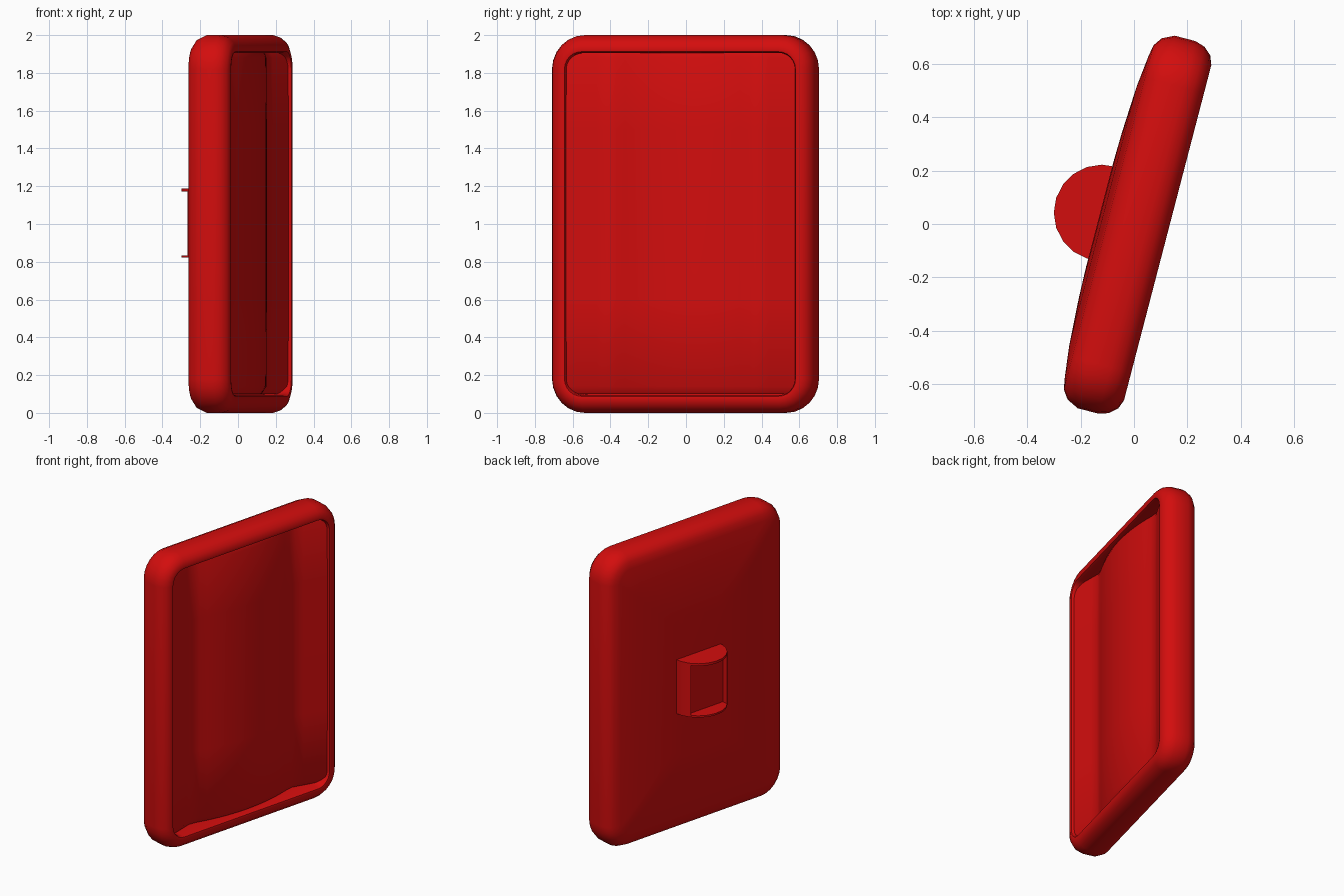
import bpy
import bmesh
import math

if "Cube" in bpy.data.objects:
    bpy.data.objects.remove(bpy.data.objects["Cube"], do_unlink=True)

TURN = math.radians(-14.6)
HALF_W, HALF_H, CORNER = 0.72, 1.0, 0.18

red = bpy.data.materials.new("glossy red")
red.use_nodes = True
red.diffuse_color = (0.65, 0.004, 0.004, 1)
red.node_tree.nodes["Principled BSDF"].inputs["Base Color"].default_value = red.diffuse_color


def make_object(name, bm, turn=0.0):
    bmesh.ops.recalc_face_normals(bm, faces=bm.faces)
    mesh = bpy.data.meshes.new(name)
    bm.to_mesh(mesh)
    bm.free()
    mesh.materials.append(red)
    ob = bpy.data.objects.new(name, mesh)
    bpy.context.collection.objects.link(ob)
    ob.rotation_euler.z = turn
    return ob


def smooth(ob, degrees):
    bpy.ops.object.select_all(action='DESELECT')
    ob.select_set(True)
    bpy.context.view_layer.objects.active = ob
    bpy.ops.object.shade_smooth_by_angle(angle=math.radians(degrees))


def rounded_ring(bm, depth, inset, steps=6):
    """Rounded rectangle facing local x, shrunk by inset."""
    w, h = HALF_W - inset, HALF_H - inset
    r = max(CORNER - inset, 0.07)
    ring = []
    for q, (sy, sz) in enumerate([(1, 1), (-1, 1), (-1, -1), (1, -1)]):
        for i in range(steps + 1):
            a = math.pi / 2 * (q + i / steps)
            ring.append(bm.verts.new((depth, sy * (w - r) + r * math.cos(a),
                                      HALF_H + sz * (h - r) + r * math.sin(a))))
    return ring


def screen_depth(u):
    """Convex centre that sweeps back up to the rim at both sides."""
    rise = 0.05 + (abs(u) - 0.4) * 0.28
    return max(0.116 - 0.4 * u * u, rise)


# Housing: bulged back, rounded sides, rim and shallow opening
bm = bmesh.new()
profile = [(-0.133, 0.52), (-0.130, 0.40), (-0.120, 0.22), (-0.106, 0.10),
           (-0.098, 0.055), (-0.075, 0.022), (-0.03, 0.0), (0.05, 0.0),
           (0.088, 0.012), (0.117, 0.038), (0.130, 0.072), (0.127, 0.088),
           (0.112, 0.094), (0.0, 0.096)]
rings = [rounded_ring(bm, *p) for p in profile]
for a, b in zip(rings, rings[1:]):
    for i in range(len(a)):
        j = (i + 1) % len(a)
        bm.faces.new((a[i], a[j], b[j], b[i]))
bm.faces.new(rings[0])
bm.faces.new(rings[-1])
smooth(make_object("housing", bm, TURN), 40)

# Screen: panel meeting the rim, with a bevelled sill
bm = bmesh.new()
COLS = 24
rows = [(0.10, 0.03), (0.14, 0.003), (0.6, 0.0), (1.5, 0.0), (1.88, 0.003), (1.905, 0.012)]
grid = []
for z, drop in rows:
    line = []
    for c in range(COLS + 1):
        u = -0.626 + 1.252 * c / COLS
        line.append(bm.verts.new((screen_depth(u) - drop, u, z)))
    grid.append(line)
for low, high in zip(grid, grid[1:]):
    for c in range(COLS):
        bm.faces.new((low[c], low[c + 1], high[c + 1], high[c]))
smooth(make_object("screen", bm, TURN), 50)

# Rear mount: round boss with a flat-backed socket between two lips
bm = bmesh.new()
bmesh.ops.create_cone(bm, cap_ends=True, segments=20, radius1=0.18, radius2=0.18, depth=0.366)
bmesh.ops.translate(bm, verts=bm.verts, vec=(-0.12, 0.042, 1.005))
mount = make_object("rear_mount", bm)

bm = bmesh.new()
bmesh.ops.create_cube(bm, size=1)
bmesh.ops.scale(bm, verts=bm.verts, vec=(0.22, 0.28, 0.338))
bmesh.ops.translate(bm, verts=bm.verts, vec=(-0.315, 0.016, 1.003))
cutter = make_object("socket_cutter", bm, TURN)
cutter.hide_render = True
bpy.context.view_layer.update()

socket = mount.modifiers.new("socket", 'BOOLEAN')
socket.operation = 'DIFFERENCE'
socket.solver = 'EXACT'
socket.object = cutter
smooth(mount, 30)
bpy.ops.object.modifier_apply(modifier="socket")
bpy.data.objects.remove(cutter, do_unlink=True)
